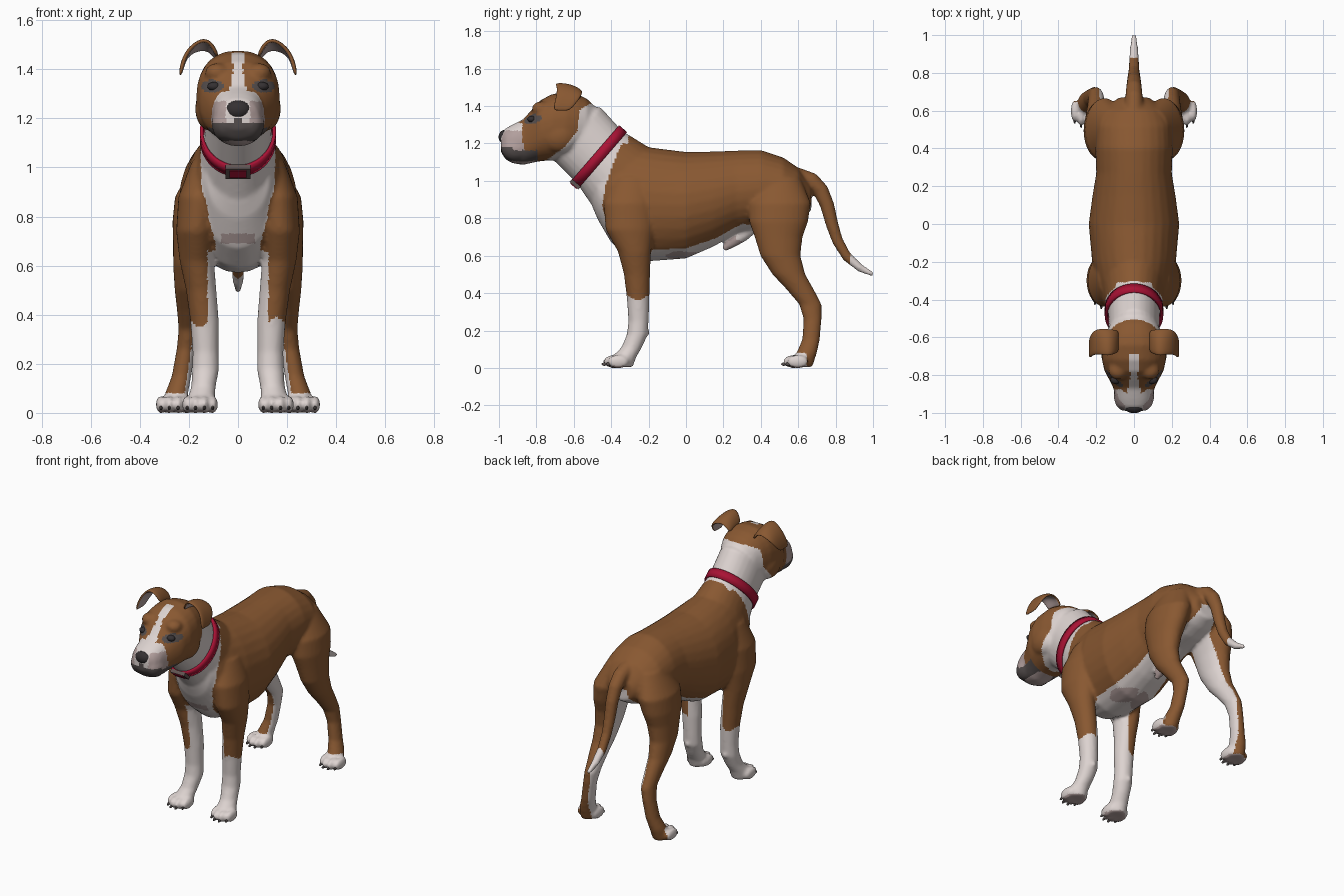
import bpy, bmesh, math
from mathutils import Matrix, Vector

if "Cube" in bpy.data.objects:
    bpy.data.objects.remove(bpy.data.objects["Cube"])

def material(name, rgb):
    m = bpy.data.materials.new(name)
    m.diffuse_color = (*rgb, 1)
    m.use_nodes = True
    m.node_tree.nodes["Principled BSDF"].inputs["Base Color"].default_value = m.diffuse_color
    return m

brown = material("brown coat", (0.25, 0.098, 0.031))
white = material("white coat", (0.72, 0.65, 0.63))
pink = material("pinkish grey skin", (0.45, 0.35, 0.34))
dark = material("dark nose", (0.035, 0.03, 0.032))
lip = material("grey lips", (0.09, 0.075, 0.073))
red = material("red collar", (0.40, 0.006, 0.035))
metal = material("buckle metal", (0.12, 0.09, 0.085))
BROWN, WHITE, PINK, DARK, LIP = range(5)

def interp(v, pts):
    if v <= pts[0][0]:
        return pts[0][1]
    for (a, p), (b, q) in zip(pts, pts[1:]):
        if v <= b:
            return p + (q - p) * (v - a) / (b - a)
    return pts[-1][1]

def loft(bm, rings, cap=True, n=28, power=2.0):
    """rings: (x, y, z, half width in x, half depth, angle of depth axis in the yz plane)"""
    loops = []
    for x, y, z, a, b, deg in rings:
        u = Vector((0, math.cos(math.radians(deg)), math.sin(math.radians(deg))))
        loop = []
        for i in range(n):
            c, s = math.cos(2 * math.pi * i / n), math.sin(2 * math.pi * i / n)
            c = math.copysign(abs(c) ** (2 / power), c)
            s = math.copysign(abs(s) ** (2 / power), s)
            loop.append(bm.verts.new(Vector((x + a * c, y, z)) + u * (b * s)))
        loops.append(loop)
    for p, q in zip(loops, loops[1:]):
        for i in range(n):
            bm.faces.new((p[i], p[(i + 1) % n], q[(i + 1) % n], q[i]))
    if cap:
        bm.faces.new(loops[0])
        bm.faces.new(loops[-1])

def ball(bm, c, r):
    bmesh.ops.create_uvsphere(bm, u_segments=20, v_segments=12, radius=1,
                              matrix=Matrix.Translation(c) @ Matrix.Diagonal((*r, 1)))

def make(name, bm, mats):
    bmesh.ops.recalc_face_normals(bm, faces=bm.faces)
    me = bpy.data.meshes.new(name)
    bm.to_mesh(me)
    bm.free()
    for m in mats:
        me.materials.append(m)
    for f in me.polygons:
        f.use_smooth = True
    ob = bpy.data.objects.new(name, me)
    bpy.context.collection.objects.link(ob)
    return ob

def upright(rows):          # rows: y, top, bottom, half width
    return [(0, y, (t + b) / 2, w, (t - b) / 2, 90) for y, t, b, w in rows]

# --- body, fused from lofts ---
bm = bmesh.new()
# torso
loft(bm, upright([(-.50, 1.05, .86, .08), (-.47, 1.12, .79, .13), (-.40, 1.18, .67, .17), (-.30, 1.19, .59, .20),
                  (-.20, 1.18, .57, .222), (0, 1.155, .585, .24), (.15, 1.157, .65, .22), (.27, 1.162, .72, .20),
                  (.40, 1.165, .75, .205), (.52, 1.125, .77, .20), (.60, 1.07, .80, .165), (.67, .98, .84, .08)]))
# neck
loft(bm, [(0, -.20, .93, .165, .20, 49), (0, -.345, 1.015, .165, .22, 49), (0, -.465, 1.13, .137, .185, 49),
          (0, -.58, 1.25, .135, .19, 49), (0, -.63, 1.29, .11, .15, 49)])
# head and muzzle
loft(bm, upright([(-.49, 1.40, 1.22, .08), (-.53, 1.44, 1.17, .125), (-.58, 1.463, 1.14, .15), (-.64, 1.477, 1.115, .166),
                  (-.72, 1.463, 1.11, .17), (-.78, 1.43, 1.105, .156), (-.83, 1.375, 1.095, .128),
                  (-.87, 1.33, 1.085, .108), (-.93, 1.30, 1.095, .10), (-.965, 1.28, 1.115, .085),
                  (-.99, 1.25, 1.155, .05)]), power=2.3)
# tail
loft(bm, [(0, .60, 1.02, .05, .05, 80), (0, .67, 1.0, .046, .046, 55), (0, .72, .95, .042, .042, 30),
          (0, .755, .87, .038, .038, 15), (0, .78, .77, .034, .034, 15), (0, .81, .68, .03, .03, 25),
          (0, .86, .595, .027, .027, 45), (0, .93, .535, .022, .022, 58), (0, 1.003, .498, .012, .012, 62)])
# belly sheath
loft(bm, [(0, .37, .77, .03, .04, 120), (0, .30, .715, .036, .042, 120), (0, .24, .672, .03, .033, 120),
          (0, .20, .635, .014, .016, 120)])
front = [(.12, -.28, 1.02, .07, .11), (.155, -.30, .88, .088, .14), (.17, -.30, .74, .082, .13),
         (.168, -.275, .62, .07, .088), (.15, -.262, .5, .062, .07), (.136, -.256, .37, .058, .06),
         (.132, -.254, .25, .053, .054), (.132, -.26, .18, .055, .056), (.14, -.29, .11, .05, .055),
         (.15, -.33, .06, .055, .065), (.152, -.34, .004, .05, .055)]
hind = [(.10, .5, 1.02, .08, .11), (.155, .5, .88, .102, .168), (.175, .495, .78, .092, .157),
        (.185, .495, .70, .08, .128), (.195, .505, .60, .069, .107), (.20, .55, .50, .058, .088),
        (.20, .61, .42, .049, .073), (.20, .665, .34, .042, .06), (.212, .677, .26, .038, .048),
        (.23, .668, .15, .04, .047), (.25, .645, .08, .047, .055), (.258, .625, .004, .045, .05)]
for s in (1, -1):
    for leg in (front, hind):
        loft(bm, [(s * x, y, z, a, b, 0) for x, y, z, a, b in leg])
    # toes and carpal pad
    for cx, cy in ((.155, -.385), (.262, .575)):
        for dx, dy in ((-.052, .022), (-.018, 0), (.018, 0), (.052, .022)):
            ball(bm, (s * (cx + dx), cy + dy, .034), (.021, .058, .036))
    ball(bm, (s * .135, -.212, .19), (.018, .018, .02))
    # brow, cheek, hanging lip
    ball(bm, (s * .085, -.775, 1.385), (.05, .05, .04))
    ball(bm, (s * .115, -.68, 1.24), (.06, .1, .09))
    ball(bm, (s * .052, -.91, 1.175), (.055, .08, .07))
source = make("body_source", bm, [])
mod = source.modifiers.new("fuse", 'REMESH')
mod.mode, mod.voxel_size = 'VOXEL', .0105
mod = source.modifiers.new("soften", 'SMOOTH')
mod.factor, mod.iterations = .5, 5
dg = bpy.context.evaluated_depsgraph_get()
mesh = bpy.data.meshes.new_from_object(source.evaluated_get(dg))
bpy.data.objects.remove(source)
body = bpy.data.objects.new("dog_body", mesh)
bpy.context.collection.objects.link(body)
mesh.materials.clear()
for m in (brown, white, pink, dark, lip):
    mesh.materials.append(m)

# --- coat markings by position ---
HEAD = [(1.10, -.76), (1.18, -.65), (1.27, -.58), (1.38, -.57), (1.42, -.50), (1.45, -.46)]
SHOULDER = [(.70, -.44), (.82, -.455), (.98, -.43), (1.17, -.36), (1.25, -.30)]
CHEST = [(.60, .10), (.68, .09), (.80, .12), (.95, .14)]
BELLY = [(-.2, .63), (0, .64), (.15, .69), (.3, .77)]
INNER = [(.10, .215), (.3, .185), (.4, .185), (.6, .16), (.7, .13), (.8, .09), (.92, .04)]
BLAZE = [(1.30, .04), (1.36, .022), (1.42, .02), (1.47, .032)]

def coat(x, y, z):
    ax = abs(x)
    if z > 1.04 and y < interp(z, HEAD):                      # head
        if y < -.74 and ((ax - .105) / .045) ** 2 + ((z - 1.33) / .026) ** 2 < 1:
            return LIP
        if y < -.79 and z < 1.165 + .02 * (y < -.93):
            return PINK if z < 1.108 and ax < .06 else LIP
        if y < -.875 + .25 * max(0, 1.22 - z) and z < 1.31:
            return LIP if ax < .012 and z < 1.2 else PINK if ax > .05 and z < 1.27 else WHITE
        return WHITE if y < -.69 and z > 1.26 and ax < interp(z, BLAZE) else BROWN
    if y > .66 and z > .45 and ax < .06 and y > interp(z, [(.5, .6), (.9, .69), (1, .64)]):   # tail
        return WHITE if y > .88 else BROWN
    if z < .012:
        return PINK
    if y > .32 and z < .92:                                   # hind legs
        if z < .08 and y < .645:
            return WHITE
        return WHITE if ax < interp(z, INNER) else BROWN
    if y < -.18 and z < .66:                                  # front legs
        edge = .37 + .02 * math.sin(50 * x)
        return WHITE if z < edge or ax < .125 else BROWN
    if y < -.3 and z < 1.3 and (y < interp(z, SHOULDER) or ax < interp(z, CHEST) and z < 1.05):
        return PINK if .69 < z < .73 and ax < .07 else WHITE
    if z > 1.2 and y < -.31:                                  # neck
        return WHITE
    if z < interp(y, BELLY) and -.2 < y < .36:                # belly
        return PINK if math.sin(21 * y + 2) + math.sin(30 * ax + 9 * y) > .75 else WHITE
    return BROWN

for f in mesh.polygons:
    f.material_index = coat(*f.center)
    f.use_smooth = True

# --- ears, folded over ---
bm = bmesh.new()
rows = [(.075, 1.455, -.68, -.56, .02), (.10, 1.51, -.69, -.555, .04), (.14, 1.532, -.70, -.55, .045),
        (.19, 1.505, -.69, -.55, .03), (.228, 1.455, -.695, -.565, .01), (.245, 1.375, -.715, -.62, 0)]
grid = [[bm.verts.new((x, a + (b - a) * t, z - drop * t ** 3)) for t in (0, .33, .67, 1)]
        for x, z, a, b, drop in rows]
for p, q in zip(grid, grid[1:]):
    for j in range(3):
        bm.faces.new((p[j], q[j], q[j + 1], p[j + 1]))
me = bpy.data.meshes.new("ears")
bm.to_mesh(me)
bm.free()
for m in (brown, pink):
    me.materials.append(m)
for f in me.polygons:
    f.use_smooth = True
ears = bpy.data.objects.new("ears", me)
bpy.context.collection.objects.link(ears)
ears.modifiers.new("both sides", 'MIRROR')
mod = ears.modifiers.new("thickness", 'SOLIDIFY')
mod.thickness, mod.offset, mod.material_offset = .018, -1, 1
ears.modifiers.new("round", 'SUBSURF').levels = 2

# --- nose and eyes ---
bm = bmesh.new()
ball(bm, (0, -.968, 1.235), (.052, .034, .038))
make("nose", bm, [dark])
bm = bmesh.new()
for s in (1, -1):
    ball(bm, (s * .098, -.825, 1.33), (.027, .022, .018))
make("eyes", bm, [dark])

# --- claws ---
bm = bmesh.new()
for s in (1, -1):
    for cx, cy in ((.155, -.437), (.262, .523)):
        for dx, dy in ((-.052, .022), (-.018, 0), (.018, 0), (.052, .022)):
            ball(bm, (s * (cx + dx), cy + dy, .02), (.006, .014, .009))
make("claws", bm, [lip])

# --- collar and buckle ---
bm = bmesh.new()
nrm = Vector((0, -.757, .653))
mid = Vector((0, -.465, 1.13))
loft(bm, [(*(mid + nrm * d), .148, .19, 49.2) for d in (-.028, .028)], cap=False, n=48)
collar = make("collar", bm, [red])
mod = collar.modifiers.new("thickness", 'SOLIDIFY')
mod.thickness, mod.offset = .014, 0
for name, size, mat, d in (("buckle_plate", (.10, .022, .062), metal, .195), ("buckle_strap", (.07, .026, .044), red, .197)):
    bm = bmesh.new()
    pos = mid - Vector((0, .653, .757)) * d
    bmesh.ops.create_cube(bm, size=1, matrix=Matrix.Translation(pos) @ Matrix.Rotation(math.radians(49.2), 4, 'X')
                          @ Matrix.Diagonal((*size, 1)))
    ob = make(name, bm, [mat])
    for f in ob.data.polygons:
        f.use_smooth = False
